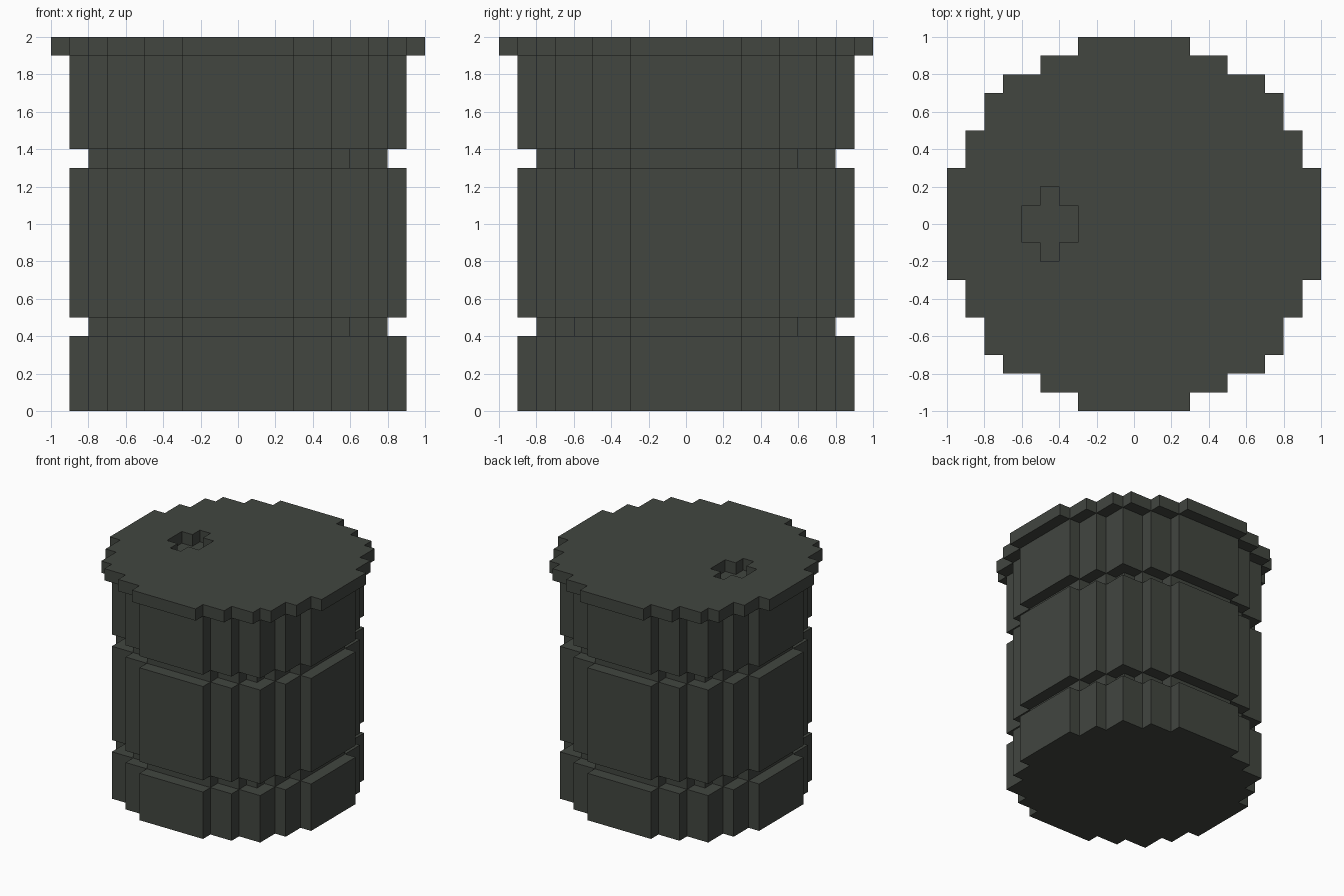
import bpy
import bmesh

cube = bpy.data.objects.get("Cube")
if cube:
    bpy.data.objects.remove(cube, do_unlink=True)

# Single dark olive-grey paint
paint = bpy.data.materials.new("dark_olive_grey")
paint.use_nodes = True
colour = (0.054, 0.061, 0.051, 1.0)
paint.diffuse_color = colour
paint.node_tree.nodes["Principled BSDF"].inputs["Base Color"].default_value = colour

# Outer corners of one stepped quarter circle, from the y axis to the x axis
LID = [(0.3, 1.0), (0.5, 0.9), (0.7, 0.8), (0.8, 0.7), (0.9, 0.5), (1.0, 0.3)]
BODY = [(0.3, 0.9), (0.5, 0.8), (0.7, 0.7), (0.8, 0.5), (0.9, 0.3)]
GROOVE = [(0.3, 0.8), (0.5, 0.7), (0.6, 0.6), (0.7, 0.5), (0.8, 0.3)]
GROOVE_NOTCHED = [p for p in GROOVE if p != (0.6, 0.6)]


def stepped_outline(quarters):
    """Join four quarter staircases into one counter-clockwise outline."""
    points = []
    for turn, steps in enumerate(quarters):
        quarter = []
        for i in range(len(steps) - 1, -1, -1):
            quarter.append(steps[i])
            if i:
                quarter.append((steps[i - 1][0], steps[i][1]))
        for x, y in quarter:
            for _ in range(turn):
                x, y = -y, x
            points.append((x, y))
    return points


def prism(name, outline, bottom, top):
    """Extrude a flat outline between two heights."""
    bm = bmesh.new()
    face = bm.faces.new([bm.verts.new((x, y, bottom)) for x, y in outline])
    new = bmesh.ops.extrude_face_region(bm, geom=[face], use_keep_orig=True)["geom"]
    bmesh.ops.translate(bm, vec=(0, 0, top - bottom),
                        verts=[v for v in new if isinstance(v, bmesh.types.BMVert)])
    bmesh.ops.recalc_face_normals(bm, faces=bm.faces)
    mesh = bpy.data.meshes.new(name)
    bm.to_mesh(mesh)
    bm.free()
    mesh.materials.append(paint)
    obj = bpy.data.objects.new(name, mesh)
    bpy.context.collection.objects.link(obj)
    return obj


body = stepped_outline([BODY] * 4)
groove = stepped_outline([GROOVE, GROOVE, GROOVE_NOTCHED, GROOVE])

# Barrel wall: three wide bands separated by two recessed grooves
prism("lower_band", body, 0.0, 0.4)
prism("lower_groove", groove, 0.4, 0.5)
prism("middle_band", body, 0.5, 1.3)
prism("upper_groove", groove, 1.3, 1.4)
prism("upper_band", body, 1.4, 1.9)

# Overhanging lid with a cross-shaped filler hole down to the upper band
lid = prism("lid", stepped_outline([LID] * 4), 1.9, 2.0)
cross = [(-0.6, -0.1), (-0.5, -0.1), (-0.5, -0.2), (-0.4, -0.2), (-0.4, -0.1), (-0.3, -0.1),
         (-0.3, 0.1), (-0.4, 0.1), (-0.4, 0.2), (-0.5, 0.2), (-0.5, 0.1), (-0.6, 0.1)]
cutter = prism("filler_hole_cutter", cross, 1.8, 2.1)
cutter.hide_render = True
cut = lid.modifiers.new("filler_hole", 'BOOLEAN')
cut.operation = 'DIFFERENCE'
cut.solver = 'EXACT'
cut.object = cutter
bpy.context.view_layer.objects.active = lid
bpy.ops.object.modifier_apply(modifier=cut.name)
bpy.data.objects.remove(cutter, do_unlink=True)
